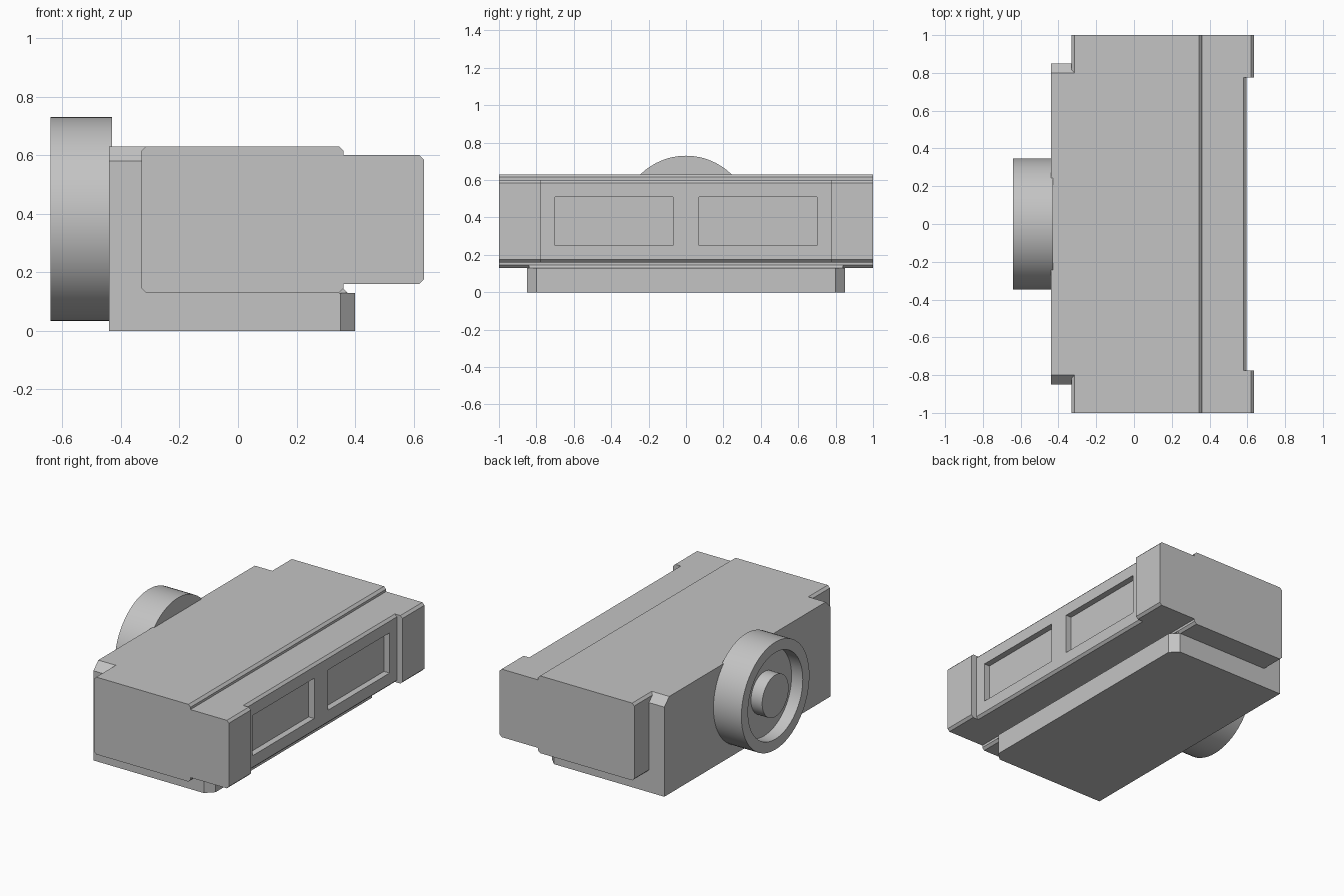
import bpy, bmesh, math
from mathutils import Vector

if "Cube" in bpy.data.objects:
    bpy.data.objects.remove(bpy.data.objects["Cube"])

grey = bpy.data.materials.new("plain_grey")
grey.diffuse_color = (0.55, 0.55, 0.55, 1)
grey.use_nodes = True
grey.node_tree.nodes["Principled BSDF"].inputs["Base Color"].default_value = grey.diffuse_color


def finish(name, bm):
    bmesh.ops.recalc_face_normals(bm, faces=bm.faces[:])
    mesh = bpy.data.meshes.new(name)
    bm.to_mesh(mesh)
    bm.free()
    mesh.materials.append(grey)
    obj = bpy.data.objects.new(name, mesh)
    bpy.context.collection.objects.link(obj)
    return obj


def extrude(name, axis, profile, lo, hi):
    """Extrude a 2D profile along an axis; the profile uses the other two axes in order."""
    def place(p, t):
        c = list(p)
        c.insert("xyz".index(axis), t)
        return c
    bm = bmesh.new()
    face = bm.faces.new([bm.verts.new(place(p, lo)) for p in profile])
    ext = bmesh.ops.extrude_face_region(bm, geom=[face])
    shift = Vector(place((0, 0), hi - lo))
    verts = [g for g in ext["geom"] if isinstance(g, bmesh.types.BMVert)]
    bmesh.ops.translate(bm, verts=verts, vec=shift)
    return finish(name, bm)


def rect(a0, a1, b0, b1):
    return [(a0, b0), (a1, b0), (a1, b1), (a0, b1)]


def nose(x0, x1, z0, z1, c):
    """Side profile with its two outer corners chamfered."""
    return [(x0, z0), (x1 - c, z0), (x1, z0 + c), (x1, z1 - c), (x1 - c, z1), (x0, z1)]


# Rear body with chamfered upper end edges
extrude("rear_body", "x", [(-.85, 0), (.85, 0), (.85, .58), (.80, .63),
                           (-.80, .63), (-.85, .58)], -.44, -.31)

# Base with clipped front corners, and the small sloped lip on top of it
extrude("base", "z", [(-.31, -.85), (.35, -.85), (.40, -.80), (.40, .80),
                      (.35, .85), (-.31, .85)], 0, .13)
extrude("base_lip", "y", [(.30, .13), (.375, .13), (.36, .145), (.30, .145)], -.84, .84)

# Full width outer shell, chamfered on all four long edges
c = .015
extrude("outer_shell", "y", [(-.33 + c, .13), (.36 - c, .13), (.36, .13 + c), (.36, .63 - c),
                             (.36 - c, .63), (-.33 + c, .63), (-.33, .63 - c),
                             (-.33, .13 + c)], -1, 1)

# Front panel with two recessed windows, and a raised block at each end
panel = extrude("front_panel", "y", nose(.35, .595, .16, .60, .015), -.78, .78)
for side in (-1, 1):
    y0, y1 = sorted((side * .07, side * .70))
    cutter = extrude("window_cutter", "y", rect(.555, .70, .25, .51), y0, y1)
    cut = panel.modifiers.new("window", "BOOLEAN")
    cut.operation, cut.solver, cut.object = "DIFFERENCE", "EXACT", cutter
    bpy.context.view_layer.objects.active = panel
    bpy.ops.object.modifier_apply(modifier=cut.name)
    bpy.data.objects.remove(cutter)
    y0, y1 = sorted((side * .775, side * 1.0))
    extrude("end_block", "y", nose(.35, .635, .16, .60, .015), y0, y1)

# Round dial: rim, recessed floor and centre hub turned around the x axis
bm = bmesh.new()
outline = [(-.43, 0), (-.43, .348), (-.64, .348), (-.64, .28), (-.56, .28),
           (-.56, .135), (-.64, .135), (-.64, 0)]
verts = [bm.verts.new((x, 0, .382 + r)) for x, r in outline]
edges = [bm.edges.new(pair) for pair in zip(verts, verts[1:])]
bmesh.ops.spin(bm, geom=verts + edges, cent=(0, 0, .382), axis=(1, 0, 0),
               angle=2 * math.pi, steps=64)
bmesh.ops.remove_doubles(bm, verts=bm.verts[:], dist=1e-4)
dial = finish("round_dial", bm)
bpy.ops.object.select_all(action="DESELECT")
dial.select_set(True)
bpy.context.view_layer.objects.active = dial
bpy.ops.object.shade_smooth_by_angle(angle=math.radians(30))
